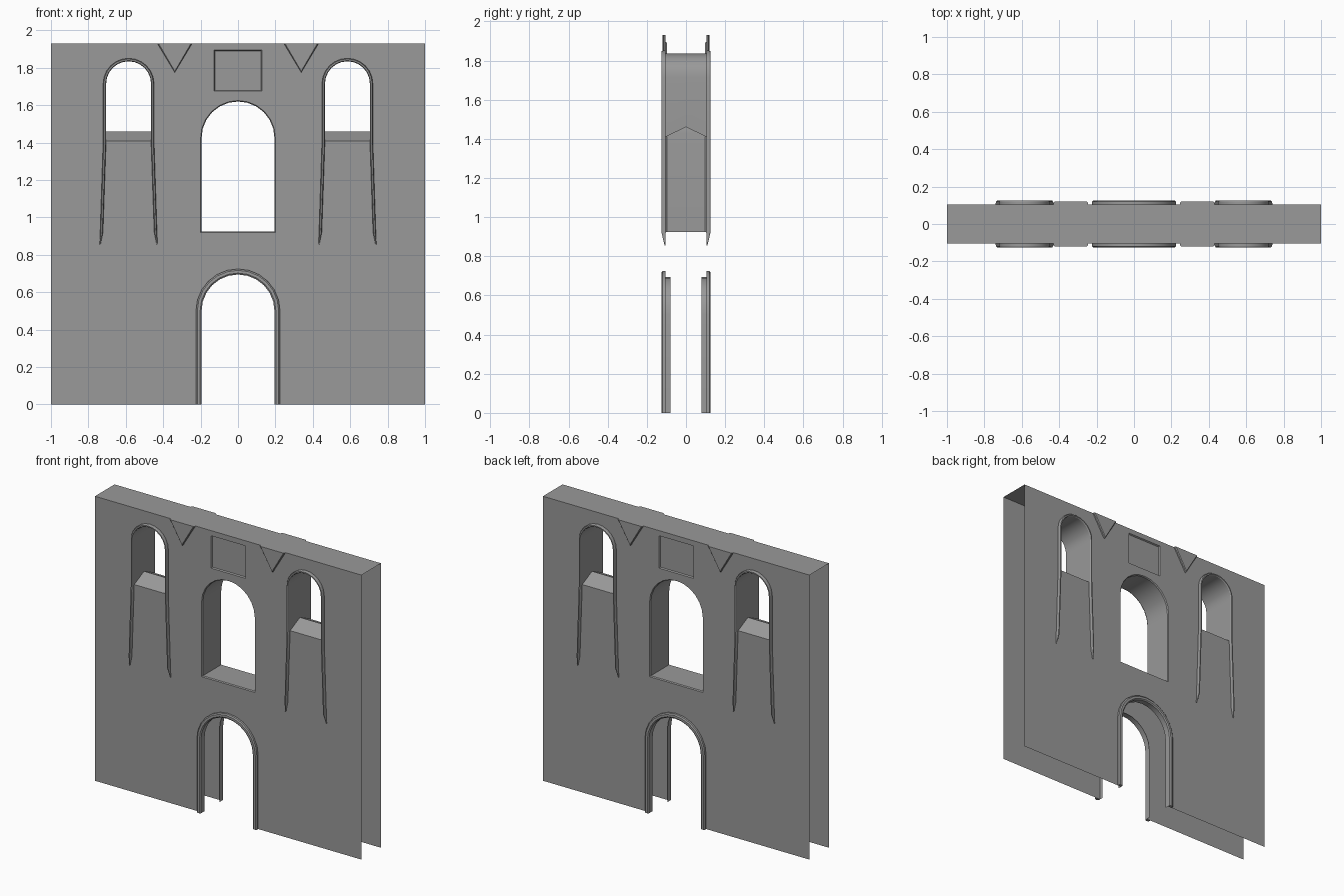
import bpy, bmesh, math
from mathutils import Vector

cube = bpy.data.objects.get("Cube")
if cube:
    bpy.data.objects.remove(cube)

stone = bpy.data.materials.new("grey stone")
stone.use_nodes = True
GREY = (0.32, 0.32, 0.32, 1)
stone.diffuse_color = GREY
stone.node_tree.nodes["Principled BSDF"].inputs["Base Color"].default_value = GREY

HALF, TOP, FACE, PROUD = 1.0, 1.93, 0.105, 0.125
SIDE_X = 0.585


def finish(name, bm, mirror=(False, False), smooth=True):
    me = bpy.data.meshes.new(name)
    bm.to_mesh(me)
    bm.free()
    me.materials.append(stone)
    if smooth:
        me.shade_smooth()
        me.set_sharp_from_angle(angle=math.radians(30))
    ob = bpy.data.objects.new(name, me)
    bpy.context.collection.objects.link(ob)
    if any(mirror):
        mod = ob.modifiers.new("Mirror", 'MIRROR')
        mod.use_axis = (mirror[0], mirror[1], False)
        mod.use_mirror_merge = False
    return ob


def arch(cx, r, bottom, spring, n=12):
    """Round-headed opening outline, from bottom right over the top to bottom left."""
    pts = [(cx + r, bottom)]
    for i in range(n + 1):
        a = math.pi * i / n
        pts.append((cx + r * math.cos(a), spring + r * math.sin(a)))
    return pts + [(cx - r, bottom)]


def rect(w, z0, z1):
    return [(w, z0), (w, z1), (-w, z1), (-w, z0)]


def loft(bm, rings, closed):
    """Bridge consecutive rings of points with quads."""
    vs = [[bm.verts.new(p) for p in r] for r in rings]
    n = len(rings[0])
    for a, b in zip(vs, vs[1:]):
        for i in range(n if closed else n - 1):
            j = (i + 1) % n
            bm.faces.new((a[i], a[j], b[j], b[i]))
    return vs


def lining(name, sections, mirror, closed=True):
    """Opening walls through the given (outline, y) sections, facing inward."""
    bm = bmesh.new()
    loft(bm, [[(x, y, z) for x, z in o] for o, y in sections], closed)
    mid = sum((v.co for v in bm.verts), Vector()) / len(bm.verts)
    bm.normal_update()
    if sum(f.normal.dot(mid - f.calc_center_median()) for f in bm.faces) < 0:
        bmesh.ops.reverse_faces(bm, faces=bm.faces[:])
    return finish(name, bm, mirror)


def moulding(name, inner, outer, heights, mirror):
    """Raised bevelled band between two outlines."""
    bm = bmesh.new()
    rings = []
    for (ix, iz), (ox, oz), h in zip(inner, outer, heights):
        def at(t, d):
            return (ox + (ix - ox) * t, -FACE - h * d, oz + (iz - oz) * t)
        rings.append([at(0, 0), at(0, .7), at(.25, 1), at(.75, 1), at(1, .7), at(1, 0)])
    vs = loft(bm, rings, True)
    bm.faces.new(vs[0])
    bm.faces.new(vs[-1])
    bmesh.ops.recalc_face_normals(bm, faces=bm.faces[:])
    return finish(name, bm, mirror)


# Opening outlines
door_in = arch(0, 0.195, 0, 0.5)
door_out = arch(0, 0.225, 0, 0.5)
mid_edge = arch(0, 0.2, 0.92, 1.425)
mid_in = arch(0, 0.195, 0.925, 1.425)
side_in = arch(SIDE_X, 0.12, 1.41, 1.715)
side_peak = arch(SIDE_X, 0.12, 1.46, 1.715)
plaque = rect(0.128, 1.675, 1.895)
plaque_in = rect(0.123, 1.68, 1.89)

# Front and back wall sheets with their openings
bm = bmesh.new()
outline = [(HALF, 0), (HALF, TOP), (-HALF, TOP), (-HALF, 0)] + door_in[::-1]
left_side = [(-x, z) for x, z in side_in]
for loop in (outline, mid_edge, side_in, left_side, plaque):
    vs = [bm.verts.new((x, -FACE, z)) for x, z in loop]
    for a, b in zip(vs, vs[1:] + vs[:1]):
        bm.edges.new((a, b))
bmesh.ops.triangle_fill(bm, use_beauty=True, edges=bm.edges[:], normal=(0, -1, 0))
bm.normal_update()
for f in bm.faces:
    if f.normal.y > 0:
        f.normal_flip()
finish("wall_sheet", bm, (False, True), smooth=False)

# Top of the wall
bm = bmesh.new()
bm.faces.new([bm.verts.new((x, y, TOP)) for x, y in
              ((-HALF, -FACE), (HALF, -FACE), (HALF, FACE), (-HALF, FACE))])
finish("wall_top", bm, smooth=False)

# Window linings and shallow door reveals
lining("centre_window_lining", [(mid_edge, -FACE), (mid_in, -0.098),
                                (mid_in, 0.098), (mid_edge, FACE)], (False, False))
lining("side_window_lining", [(side_in, -FACE), (side_peak, 0), (side_in, FACE)], (True, False))
lining("door_reveal", [(door_in, -FACE), (door_in, -0.08)], (False, True), closed=False)

# Recessed plaque
lining("plaque_edge", [(plaque, -FACE), (plaque_in, -0.096)], (False, True))
bm = bmesh.new()
bm.faces.new([bm.verts.new((x, -0.096, z)) for x, z in plaque_in[::-1]])
finish("plaque_panel", bm, (False, True), smooth=False)

# Door surround
RISE = PROUD - FACE
moulding("door_surround", door_in, door_out, [RISE] * len(door_in), (False, True))


# Side window surrounds with flared legs fading into the wall
def flared(r, flare_mid, flare_end):
    head = arch(SIDE_X, r, 1.41, 1.715)
    legs = [(flare_end, 0.855), (flare_mid, 0.92)]
    return ([(SIDE_X + w, z) for w, z in legs] + head
            + [(SIDE_X - w, z) for w, z in legs[::-1]])


inner, outer = flared(0.12, 0.137, 0.15), flared(0.136, 0.152, 0.155)
rises = [0.004] + [RISE] * (len(inner) - 2) + [0.004]
moulding("side_window_surround", inner, outer, rises, (True, True))

# Raised triangles under the top edge
bm = bmesh.new()


def triangle(k, y):
    cx, cz = 0.338, 1.875
    pts = ((0.245, TOP), (0.431, TOP), (0.338, 1.775))
    return [(cx + (x - cx) * k, y, TOP if z == TOP else cz + (z - cz) * k) for x, z in pts]


vs = loft(bm, [triangle(1, -FACE), triangle(1, -0.114), triangle(0.93, -0.119)], True)
bm.faces.new(vs[0])
bm.faces.new(vs[-1])
bmesh.ops.recalc_face_normals(bm, faces=bm.faces[:])
finish("triangle_ornament", bm, (True, True), smooth=False)
